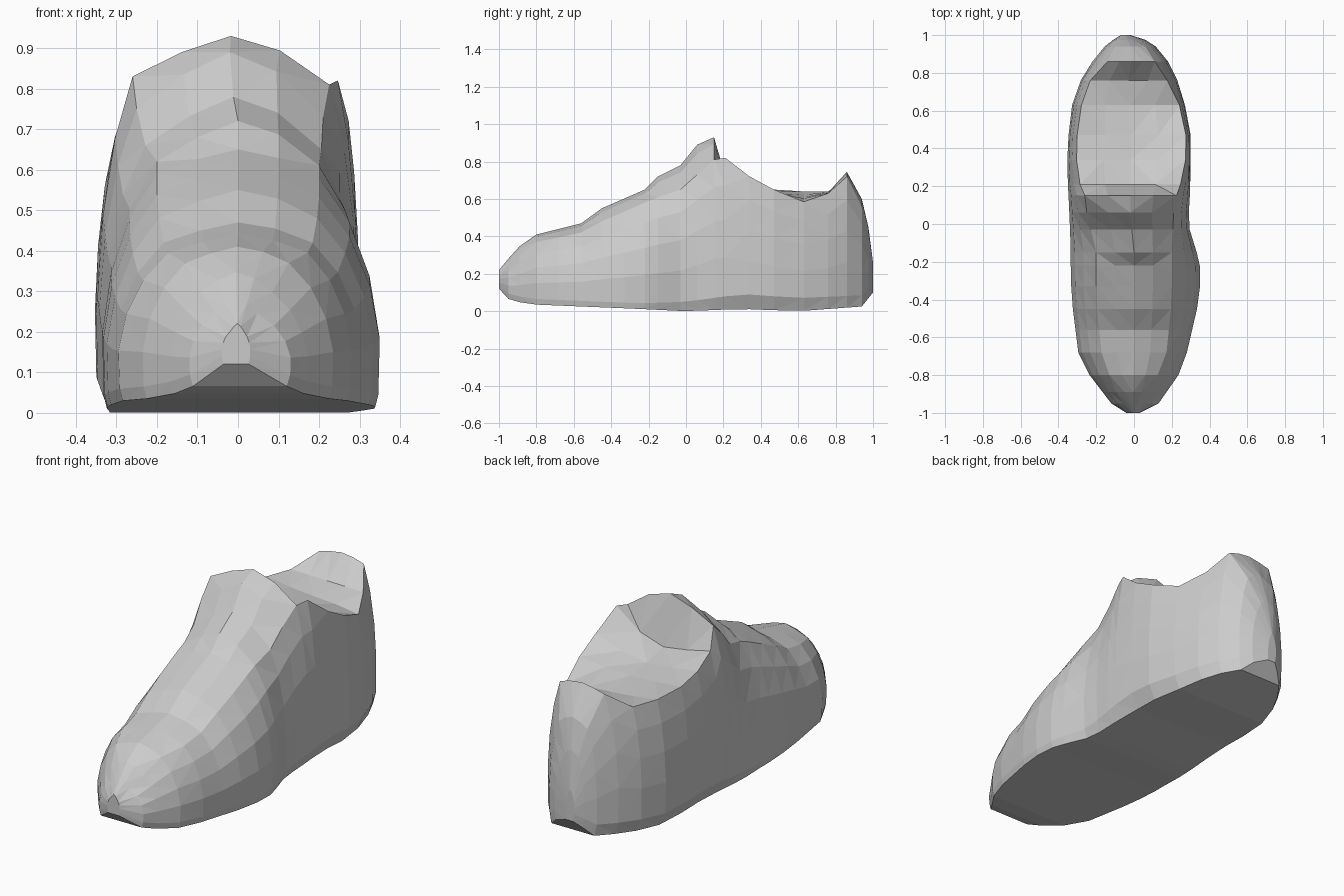
import bpy, bmesh

# Key curves along the length of the shoe (y from toe to heel)
OUTLINE = [  # y, left x, right x of the widest contour
    (-1, -.04, .03), (-.95, -.12, .13), (-.8, -.235, .235), (-.68, -.295, .28),
    (-.4, -.33, .345), (-.25, -.335, .355), (-.12, -.335, .325), (0, -.34, .285), (.12, -.345, .295),
    (.3, -.355, .3), (.5, -.345, .3), (.65, -.325, .265), (.79, -.27, .22),
    (.86, -.22, .18), (.94, -.155, .115), (.975, -.11, .06), (1, -.07, -.02)]
RIM = [  # y, left x, right x of the upper edge
    (-1, -.02, .015), (-.9, -.09, .08), (-.7, -.17, .17), (-.4, -.2, .2),
    (-.15, -.2, .2), (.06, -.25, .21), (.15, -.26, .225), (.22, -.29, .25),
    (.35, -.305, .275), (.5, -.3, .275), (.65, -.275, .235), (.79, -.22, .16),
    (.86, -.14, .11), (.94, -.1, .06), (1, -.055, -.035)]
HEIGHT = [  # y, left edge z, right edge z, middle z
    (-1, .2, .2, .22), (-.9, .29, .29, .34), (-.8, .37, .37, .41),
    (-.56, .42, .42, .47), (-.45, .48, .48, .55), (-.22, .59, .58, .65),
    (-.15, .62, .61, .72), (-.03, .66, .65, .78), (.06, .75, .73, .89),
    (.15, .83, .81, .93), (.21, .73, .82, .68), (.34, .68, .72, .65),
    (.47, .65, .65, .63), (.63, .64, .585, .61), (.76, .64, .63, .635),
    (.86, .72, .72, .745), (.94, .56, .56, .6), (.975, .42, .42, .45), (1, .24, .24, .26)]
SOLE = [  # y, underside z, underside width factor, height of the sole edge
    (-1, .12, .9, .02), (-.94, .055, .93, .03), (-.8, .035, .96, .03),
    (-.25, .012, .97, .03), (0, .0, .93, .05), (.3, .012, .86, .08),
    (.6, .0, .88, .07), (.94, .025, .9, .06), (1, .1, .9, .04)]
STATIONS = [-1, -.95, -.89, -.8, -.68, -.56, -.45, -.33, -.22, -.15, -.03, .06,
            .15, .21, .34, .47, .63, .76, .86, .94, .975, 1]
SIDE = [(.28, 0), (.55, .16), (.8, .5), (1, 1)]  # height, lean toward the rim


def sample(keys, y):
    """Linear interpolation of a key curve."""
    for a, b in zip(keys, keys[1:]):
        if y <= b[0]:
            f = (y - a[0]) / (b[0] - a[0])
            return [p + (q - p) * f for p, q in zip(a[1:], b[1:])]
    return keys[-1][1:]


def side_points(wide, rim, top, sole):
    """One side wall from the underside edge to the upper edge."""
    zb, narrow, edge = sole
    z0 = zb + edge
    pts = [(wide * narrow, zb), (wide * .99, z0)]
    return pts + [(wide + (rim - wide) * t, z0 + (top - z0) * h) for h, t in SIDE]


def section(y):
    """Closed cross-section: right wall, top, left wall."""
    wl, wr = sample(OUTLINE, y)
    rl, rr = sample(RIM, y)
    zl, zr, zc = sample(HEIGHT, y)
    sole = sample(SOLE, y)
    crown = [(rr + (rl - rr) * f, zc + (e - zc) * k)
             for f, e, k in ((.25, zr, .3), (.5, zc, 0), (.75, zl, .4))]
    pts = side_points(wr, rr, zr, sole) + crown + side_points(wl, rl, zl, sole)[::-1]
    return [(x, y, z) for x, z in pts]


# Shoe body: lofted sections closed at toe and heel
bm = bmesh.new()
rings = [[bm.verts.new(p) for p in section(y)] for y in STATIONS]
n = len(rings[0])
for a, b in zip(rings, rings[1:]):
    for i in range(n):
        j = (i + 1) % n
        bm.faces.new((a[i], a[j], b[j], b[i]))
bm.faces.new(rings[0])
bm.faces.new(rings[-1])
bmesh.ops.triangulate(bm, faces=bm.faces[:], quad_method='SHORT_EDGE')
bmesh.ops.recalc_face_normals(bm, faces=bm.faces[:])

mesh = bpy.data.meshes.new("shoe_body")
bm.to_mesh(mesh)
bm.free()
bpy.context.collection.objects.link(bpy.data.objects.new("shoe_body", mesh))
